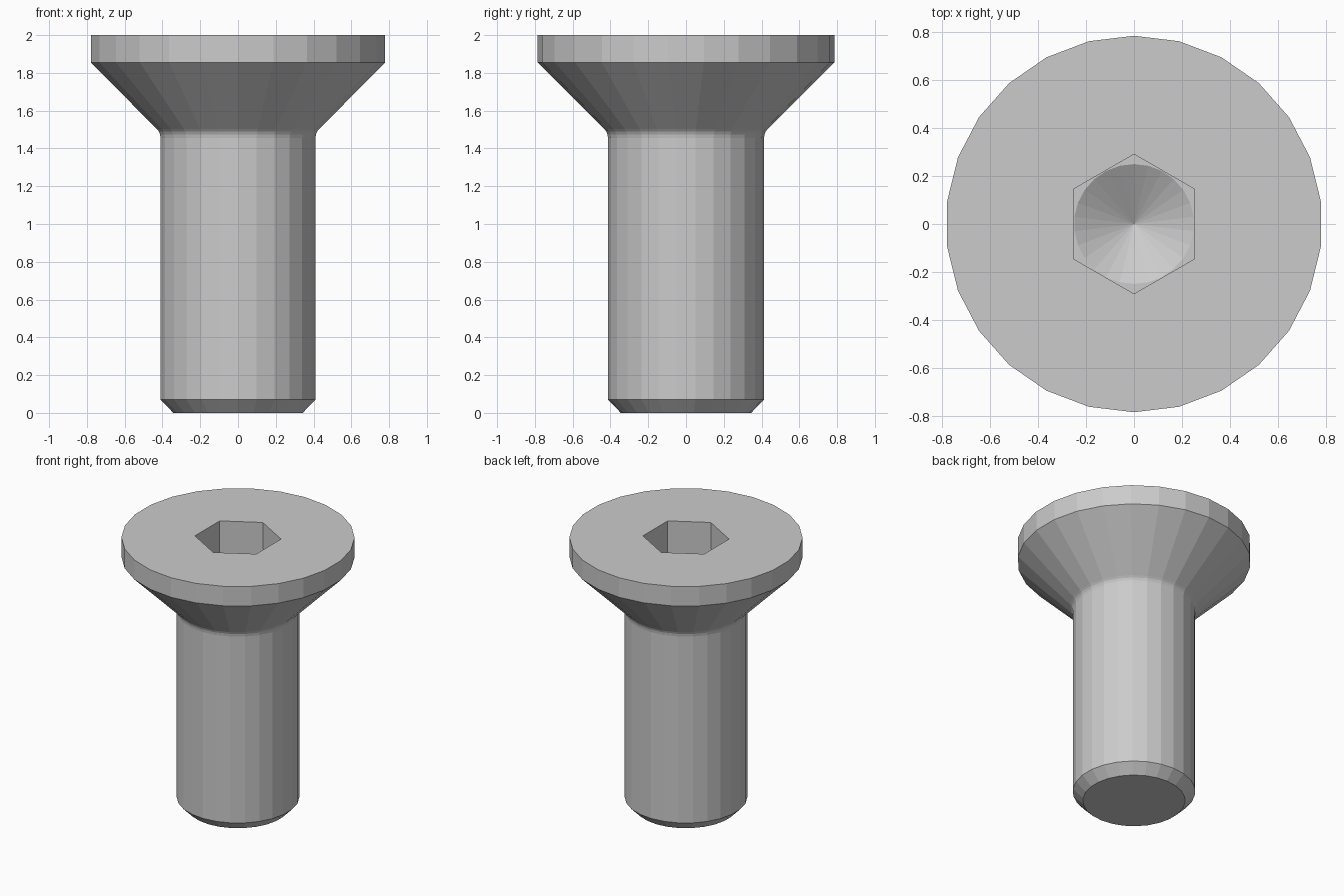
import bpy, bmesh
from math import sin, cos, tan, pi, radians

cube = bpy.data.objects.get("Cube")
if cube:
    bpy.data.objects.remove(cube, do_unlink=True)

SIDES = 26
HEX_FLAT = 0.252      # half the width across the socket flats
SOCKET_Z = 1.683      # floor of the hexagonal socket
DRILL_R = 0.25

steel = bpy.data.materials.new("steel grey")
steel.use_nodes = True
grey = (0.6, 0.6, 0.6, 1)
steel.diffuse_color = grey
steel.node_tree.nodes["Principled BSDF"].inputs["Base Color"].default_value = grey

bm = bmesh.new()


def ring(radius, z, sides=SIDES):
    """Closed loop of vertices with one corner pointing to +y."""
    return [bm.verts.new((radius * sin(2 * pi * i / sides),
                          radius * cos(2 * pi * i / sides), z))
            for i in range(sides)]


def wall(low, high):
    n = len(low)
    for i in range(n):
        j = (i + 1) % n
        bm.faces.new((low[i], low[j], high[j], high[i]))


def loop_edges(loop):
    found = []
    for a, b in zip(loop, loop[1:] + loop[:1]):
        found.append(bm.edges.get((a, b)) or bm.edges.new((a, b)))
    return found


def plate_with_hole(outer, inner):
    bmesh.ops.triangle_fill(bm, use_beauty=True, normal=(0, 0, 1),
                            edges=loop_edges(outer) + loop_edges(inner))


# Outside: chamfered tip, shaft, small fillet, countersunk head, rim
profile = [(0.345, 0), (0.413, 0.07), (0.413, 1.455), (0.416, 1.475),
           (0.423, 1.491), (0.433, 1.503), (0.785, 1.855), (0.785, 2)]
rings = [ring(r, z) for r, z in profile]
bm.faces.new(rings[0])
for low, high in zip(rings, rings[1:]):
    wall(low, high)

# Hexagonal socket
hex_r = HEX_FLAT / cos(pi / 6)
hex_top = ring(hex_r, 2, 6)
hex_floor = ring(hex_r, SOCKET_Z, 6)
wall(hex_floor, hex_top)
plate_with_hole(rings[-1], hex_top)

# Conical drill point below the socket floor
drill = ring(DRILL_R, SOCKET_Z)
plate_with_hole(hex_floor, drill)
apex = bm.verts.new((0, 0, SOCKET_Z - DRILL_R * tan(radians(30))))
for i in range(SIDES):
    bm.faces.new((drill[i], drill[(i + 1) % SIDES], apex))

bmesh.ops.recalc_face_normals(bm, faces=bm.faces[:])
mesh = bpy.data.meshes.new("countersunk_screw")
bm.to_mesh(mesh)
bm.free()
mesh.materials.append(steel)
screw = bpy.data.objects.new("countersunk_screw", mesh)
bpy.context.collection.objects.link(screw)
